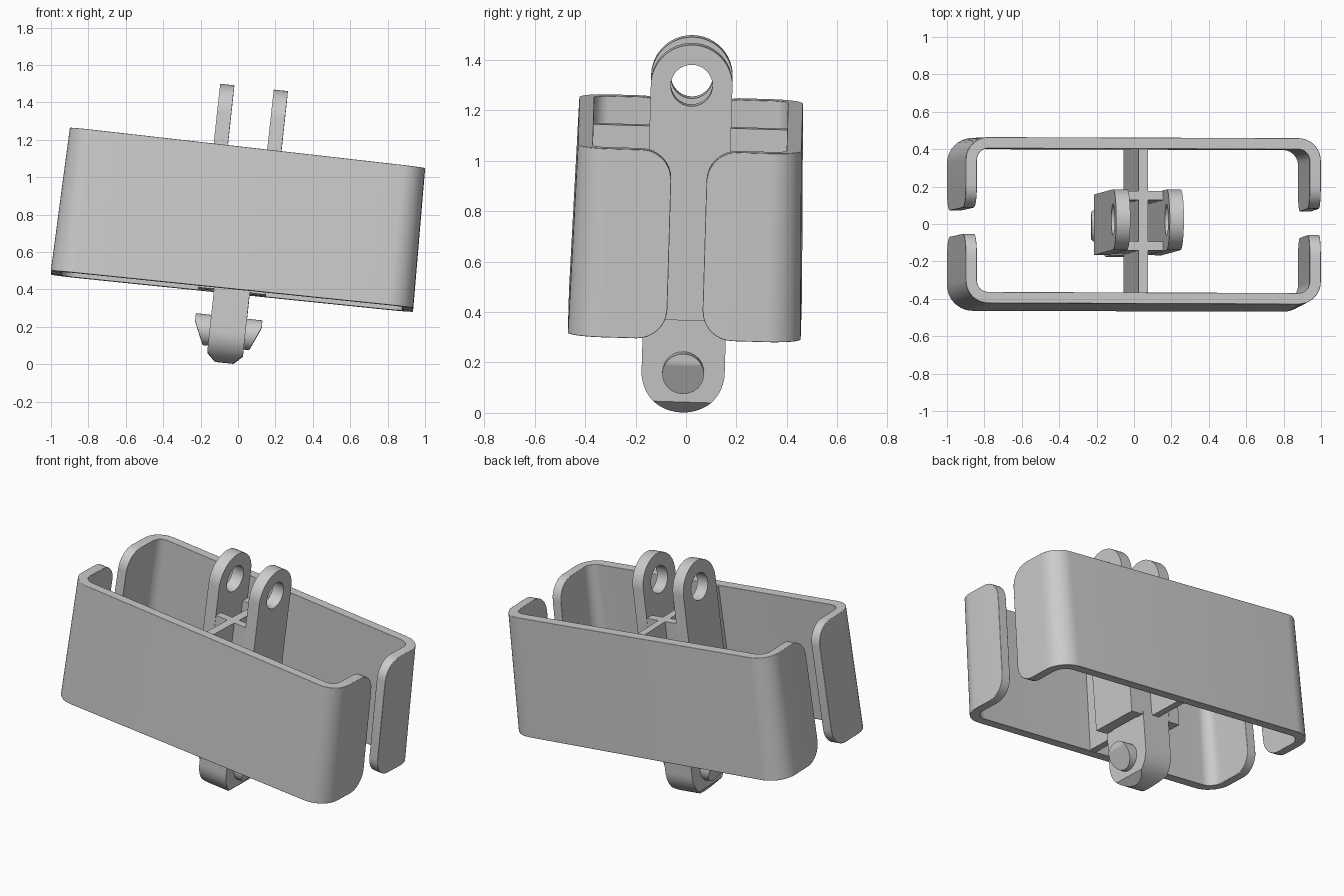
import bpy, bmesh
from math import sin, cos, pi, radians
from mathutils import Matrix, Vector

if "Cube" in bpy.data.objects:
    bpy.data.objects.remove(bpy.data.objects["Cube"])

# The whole part sits slightly tilted in the world
TILT = (Matrix.Translation((0, 0.007, 0.78)) @ Matrix.Rotation(radians(-1.7), 4, 'X')
        @ Matrix.Rotation(radians(6.2), 4, 'Y') @ Matrix.Translation((0.01, 0, 0)))


def finish(name, bm, bevel=0):
    bmesh.ops.recalc_face_normals(bm, faces=bm.faces[:])
    bm.transform(TILT)
    me = bpy.data.meshes.new(name)
    bm.to_mesh(me)
    bm.free()
    ob = bpy.data.objects.new(name, me)
    bpy.context.collection.objects.link(ob)
    bpy.ops.object.select_all(action='DESELECT')
    ob.select_set(True)
    bpy.context.view_layer.objects.active = ob
    bpy.ops.object.shade_smooth_by_angle(angle=radians(30))
    if bevel:
        m = ob.modifiers.new("soft_edges", 'BEVEL')
        m.width, m.segments = bevel, 2
        m.limit_method, m.angle_limit = 'ANGLE', radians(50)
    return ob


def box(name, lo, hi):
    bm = bmesh.new()
    lo, hi = Vector(lo), Vector(hi)
    bmesh.ops.create_cube(bm, size=1, matrix=Matrix.Translation((lo + hi) / 2)
                          @ Matrix.Diagonal((*(hi - lo), 1)))
    return finish(name, bm)


def plate(loops, x0, x1):
    """Extrude y/z outlines (the first outside, the rest holes) along x."""
    bm = bmesh.new()
    edges = []
    for loop in loops:
        vs = [bm.verts.new((x0, y, z)) for y, z in loop]
        edges += [bm.edges.new((a, b)) for a, b in zip(vs, vs[1:] + vs[:1])]
    bmesh.ops.triangle_fill(bm, edges=edges, use_beauty=True)
    new = bmesh.ops.extrude_face_region(bm, geom=bm.faces[:])['geom']
    bmesh.ops.translate(bm, vec=(x1 - x0, 0, 0),
                        verts=[g for g in new if isinstance(g, bmesh.types.BMVert)])
    return bm


def arc(z, r, a0, a1, n, closed=False):
    return [(r * cos(a0 + (a1 - a0) * i / n), z + r * sin(a0 + (a1 - a0) * i / n))
            for i in range(n if closed else n + 1)]


def cut(bm, co, no):
    res = bmesh.ops.bisect_plane(bm, geom=bm.verts[:] + bm.edges[:] + bm.faces[:],
                                 plane_co=co, plane_no=no, clear_outer=True)
    rim = [g for g in res['geom_cut'] if isinstance(g, bmesh.types.BMEdge)]
    bmesh.ops.holes_fill(bm, edges=rim, sides=0)


# Clip shells: drafted C-shaped halves with rounded end tabs
HX, HY, R, TAB, GAP, THICK, DRAFT = 0.964, 0.453, 0.13, 0.12, 0.07, 0.06, 0.024
TOP, BOTTOM = 0.37, -0.392


def clip_shell(name, side):
    cols = []  # position, outward normal, corner cut-back
    for i in range(9):
        a = pi / 2 * i / 8
        cols.append((HX, GAP + TAB * (1 - cos(a)), 1, 0, TAB * (1 - sin(a))))
    for i in range(11):
        a = pi / 2 * i / 10
        cols.append((HX - R + R * cos(a), HY - R + R * sin(a), cos(a), sin(a), 0))
    cols += [(-x, y, -nx, ny, c) for x, y, nx, ny, c in reversed(cols)]
    bm = bmesh.new()
    rings = []
    for x, y, nx, ny, c in cols:
        lo, hi = BOTTOM + c + 0.006 * x, TOP - c - 0.005 * x
        ring = []
        for z, depth in ((lo, 0), (hi, 0), (hi, THICK), (lo, THICK)):
            o = -DRAFT * z - depth
            ring.append(bm.verts.new((x + nx * o, side * (y + ny * o), z)))
        rings.append(ring)
    for a, b in zip(rings, rings[1:]):
        for k in range(4):
            j = (k + 1) % 4
            bm.faces.new((a[k], a[j], b[j], b[k]))
    bm.faces.new(rings[0])
    bm.faces.new(rings[-1])
    finish(name, bm, 0.012)


clip_shell("back_shell", 1)
clip_shell("front_shell", -1)

# Central web joining both shells
box("center_web", (-0.025, -0.41, -0.385), (0.025, 0.41, 0.36))

# Pair of hinge arms with eye holes
EYE = 0.543
for name, x0, x1 in (("left_arm", -0.182, -0.106), ("right_arm", 0.106, 0.182)):
    outline = [(-0.162, -0.395), (0.162, -0.395)] + arc(EYE, 0.162, 0, pi, 24)
    hole = arc(EYE, 0.083, 0, 2 * pi, 32, True)
    finish(name, plate([outline, hole], x0, x1))

# Cross walls between the arms
for name, s in (("front_cross_wall", -1), ("back_cross_wall", 1)):
    ys = sorted((s * 0.11, s * 0.16))
    box(name, (-0.11, ys[0], -0.393), (0.11, ys[1], 0.36))

# Lower tongue with chamfered tip
PIN = -0.612
bm = plate([[(0.165, -0.375), (-0.165, -0.375)] + arc(PIN, 0.165, pi, 2 * pi, 24)],
           -0.096, 0.096)
for s in (-1, 1):
    cut(bm, (s * 0.096, 0, -0.73), (s, 0, -1))
finish("tongue", bm)

# Snap pegs with slanted lead-in on both ends
bm = plate([arc(PIN, 0.083, 0, 2 * pi, 32, True)], -0.179, 0.179)
for s in (-1, 1):
    cut(bm, (s * 0.179, 0, -0.57), (s * 0.125, 0, -0.054))
finish("snap_peg", bm)
